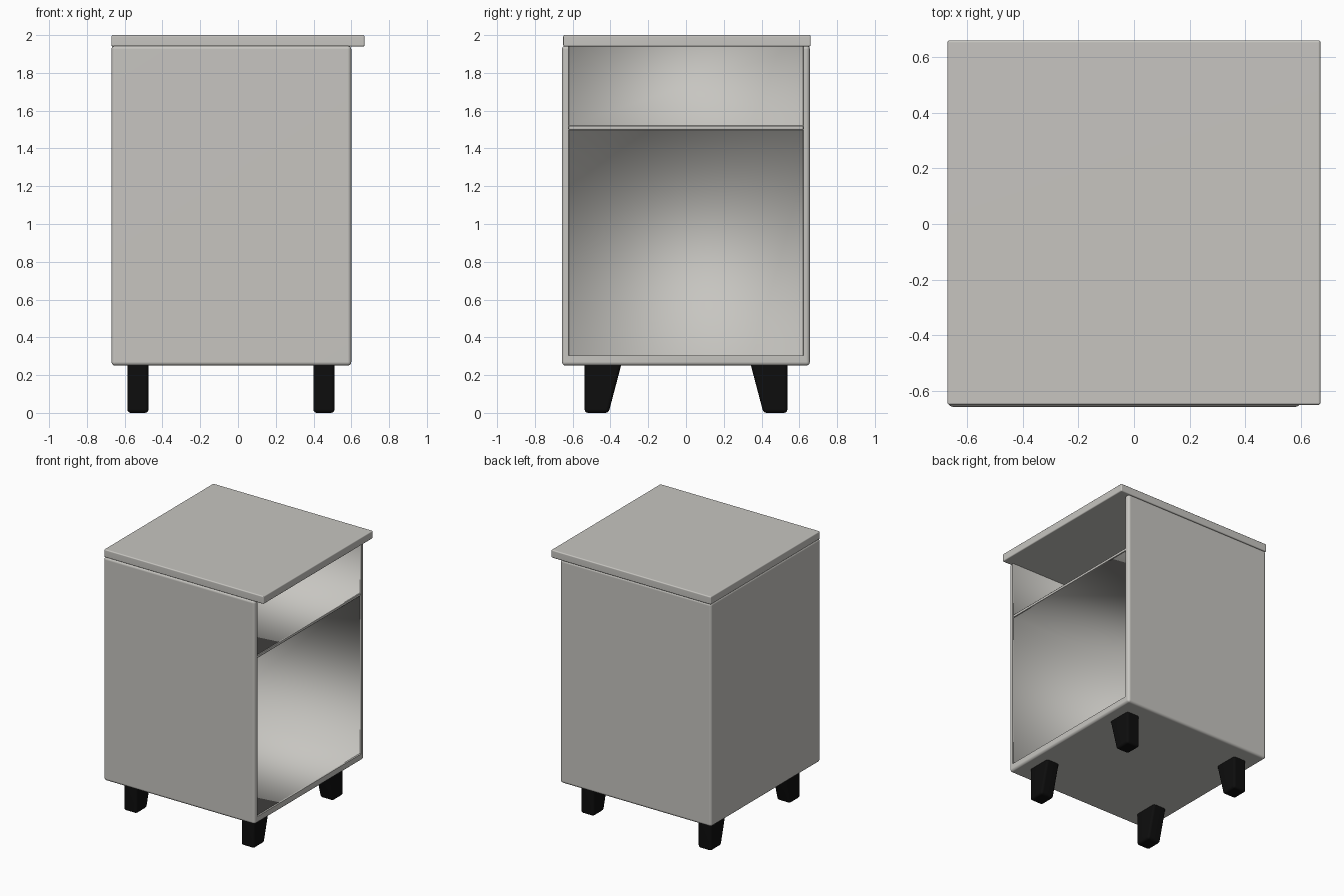
import bpy
import bmesh
from math import radians
from mathutils import Vector

if "Cube" in bpy.data.objects:
    bpy.data.objects.remove(bpy.data.objects["Cube"], do_unlink=True)


def material(name, rgb):
    mat = bpy.data.materials.new(name)
    mat.use_nodes = True
    color = (*rgb, 1)
    mat.diffuse_color = color
    mat.node_tree.nodes["Principled BSDF"].inputs["Base Color"].default_value = color
    return mat


GREY = material("warm light grey", (0.57, 0.56, 0.53))
BLACK = material("black", (0.004, 0.004, 0.004))


def box(name, x, y, z, mat, bevel=0.0, segments=3, shape=None, remove=(), inward=False):
    """Box between bounds; optionally reshaped, opened, bevelled or turned inside out."""
    bm = bmesh.new()
    bmesh.ops.create_cube(bm, size=1)
    for v in bm.verts:
        v.co = Vector(r[0] if c < 0 else r[1] for c, r in zip(v.co, (x, y, z)))
        if shape:
            shape(v.co)
    bm.normal_update()
    if bevel:
        bmesh.ops.bevel(bm, geom=bm.edges[:], offset=bevel, segments=segments,
                        profile=0.5, affect='EDGES', clamp_overlap=True)
    for direction in remove:
        faces = [f for f in bm.faces if f.normal.dot(Vector(direction)) > 0.9]
        bmesh.ops.delete(bm, geom=faces, context='FACES')
    if inward:
        bmesh.ops.reverse_faces(bm, faces=bm.faces[:])
    mesh = bpy.data.meshes.new(name)
    bm.to_mesh(mesh)
    bm.free()
    mesh.materials.append(mat)
    obj = bpy.data.objects.new(name, mesh)
    bpy.context.collection.objects.link(obj)
    return obj


def select(obj):
    bpy.ops.object.select_all(action='DESELECT')
    obj.select_set(True)
    bpy.context.view_layer.objects.active = obj


def soften(obj, angle=40):
    select(obj)
    bpy.ops.object.shade_smooth_by_angle(angle=radians(angle))
    mod = obj.modifiers.new("even shading", 'WEIGHTED_NORMAL')
    mod.keep_sharp = True


FRONT, UP = (1, 0, 0), (0, 0, 1)

# Cabinet shell, hollowed from its open side and top
carcass = box("carcass", (-0.67, 0.6), (-0.657, 0.656), (0.25, 1.945), GREY, bevel=0.02)
cutter = box("hollow_cutter", (-0.635, 0.8), (-0.622, 0.622), (0.303, 2.2), GREY)
cutter.hide_render = True
cut = carcass.modifiers.new("hollow", 'BOOLEAN')
cut.operation = 'DIFFERENCE'
cut.solver = 'EXACT'
cut.object = cutter
select(carcass)
bpy.ops.object.modifier_apply(modifier=cut.name)
bpy.data.objects.remove(cutter, do_unlink=True)
soften(carcass)

# Soft-shaded linings of the two compartments
inner_x, inner_y = (-0.633, 0.59), (-0.62, 0.62)
linings = (
    box("lower_lining", inner_x, inner_y, (0.305, 1.497), GREY,
        remove=(FRONT,), inward=True),
    box("upper_lining", inner_x, inner_y, (1.522, 1.94), GREY,
        remove=(FRONT, UP), inward=True),
)
for lining in linings:
    lining.data.shade_smooth()

# Shelf between the compartments
soften(box("shelf", (-0.635, 0.595), (-0.622, 0.622), (1.499, 1.52), GREY,
           bevel=0.006, segments=2))

# Overhanging top
soften(box("top_slab", (-0.67, 0.67), (-0.65, 0.66), (1.94, 2.0), GREY, bevel=0.008))


# Four feet, each tapering on its inner side
def taper(co):
    if co.z < 0.1 and abs(co.y) < 0.45:
        co.y *= 0.41 / 0.34


for side, depth in (("front", -1), ("back", 1)):
    y = sorted((depth * 0.34, depth * 0.537))
    for end, cx in (("right", -0.53), ("left", 0.455)):
        soften(box(f"{side}_{end}_foot", (cx - 0.056, cx + 0.056), y, (0, 0.265),
                   BLACK, bevel=0.018, shape=taper))
